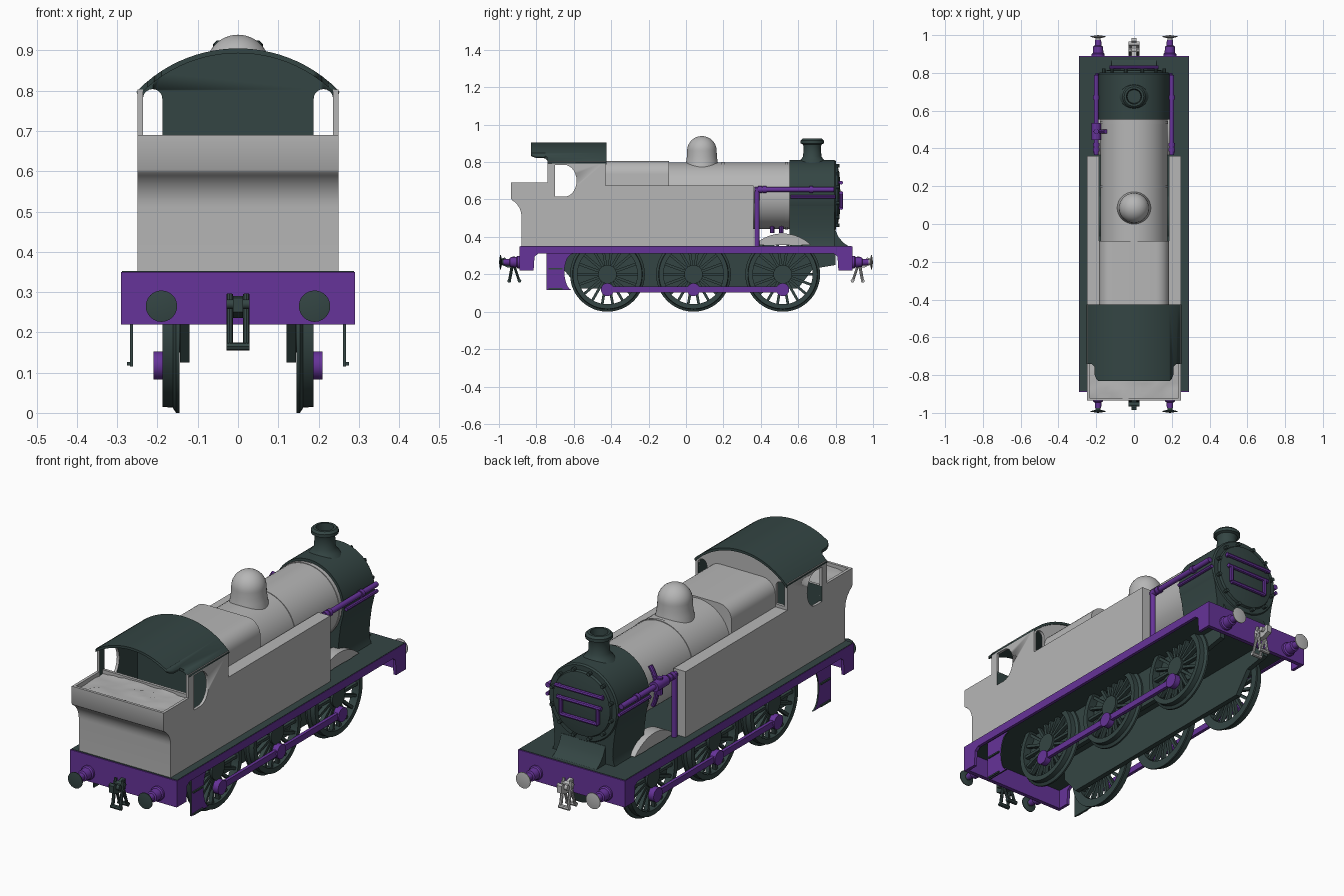
import bpy, bmesh, random
from math import sin, cos, pi, sqrt
from mathutils import Vector, Matrix

random.seed(4)
if "Cube" in bpy.data.objects:
    bpy.data.objects.remove(bpy.data.objects["Cube"])


def material(name, rgb):
    m = bpy.data.materials.new(name)
    m.use_nodes = True
    m.diffuse_color = (*rgb, 1)
    m.node_tree.nodes["Principled BSDF"].inputs["Base Color"].default_value = (*rgb, 1)
    return m


GRAY = material("light gray", (0.47, 0.47, 0.47))
DARK = material("dark slate", (0.034, 0.06, 0.057))
PURPLE = material("purple", (0.133, 0.033, 0.319))


def make(name, bm, mat):
    bmesh.ops.remove_doubles(bm, verts=bm.verts, dist=1e-5)
    bmesh.ops.recalc_face_normals(bm, faces=bm.faces)
    me = bpy.data.meshes.new(name)
    bm.to_mesh(me)
    bm.free()
    me.materials.append(mat)
    me.shade_smooth()
    me.set_sharp_from_angle(angle=0.6)
    ob = bpy.data.objects.new(name, me)
    bpy.context.scene.collection.objects.link(ob)
    return ob


def prism(name, mat, pts, axis, a, b):
    """Extrude a 2D outline along an axis from a to b."""
    place = {"X": lambda p, h: (h, p[0], p[1]),
             "Y": lambda p, h: (p[0], h, p[1]),
             "Z": lambda p, h: (p[0], p[1], h)}[axis]
    bm = bmesh.new()
    lo = [bm.verts.new(place(p, a)) for p in pts]
    hi = [bm.verts.new(place(p, b)) for p in pts]
    bm.faces.new(lo)
    bm.faces.new(hi)
    for i in range(len(pts)):
        j = (i + 1) % len(pts)
        bm.faces.new((lo[i], lo[j], hi[j], hi[i]))
    return make(name, bm, mat)


def box(name, mat, x0, x1, y0, y1, z0, z1):
    return prism(name, mat, [(x0, y0), (x1, y0), (x1, y1), (x0, y1)], "Z", z0, z1)


def lathe(name, mat, profile, loc, direction, n=32, closed=False):
    """Revolve (radius, height) points around a direction."""
    rot = Vector((0, 0, 1)).rotation_difference(Vector(direction)).to_matrix()
    bm = bmesh.new()
    rings = [[bm.verts.new(Vector(loc) + rot @ Vector((r * cos(2 * pi * i / n), r * sin(2 * pi * i / n), h)))
              for i in range(n)] for r, h in profile]
    pairs = list(zip(rings, rings[1:])) + ([(rings[-1], rings[0])] if closed else [])
    for a, b in pairs:
        for i in range(n):
            bm.faces.new((a[i], a[i - 1], b[i - 1], b[i]))
    return make(name, bm, mat)


def rod(name, mat, p, q, r, n=12):
    d = Vector(q) - Vector(p)
    return lathe(name, mat, [(0, 0), (r, 0), (r, d.length), (0, d.length)], p, d, n)


def cut(ob, cutter):
    mod = ob.modifiers.new("cut", "BOOLEAN")
    mod.object = cutter
    mod.solver = "EXACT"
    dg = bpy.context.evaluated_depsgraph_get()
    me = bpy.data.meshes.new_from_object(ob.evaluated_get(dg))
    ob.modifiers.clear()
    ob.data = me
    bpy.data.objects.remove(cutter)


def two_tone(ob, mat, rule):
    ob.data.materials.append(mat)
    for f in ob.data.polygons:
        f.material_index = len(ob.data.materials) - 1 if rule(f) else 0


def arc(cx, cy, r, a0, a1, n, ry=None):
    return [(cx + r * cos(a0 + (a1 - a0) * i / n), cy + (ry or r) * sin(a0 + (a1 - a0) * i / n))
            for i in range(n + 1)]


# Running plate, valances and buffer beams
box("footplate", DARK, -0.288, 0.288, -0.885, 0.885, 0.315, 0.352)
half = [(0, 0.31), (0.79, 0.31), (0.81, 0.295), (0.815, 0.22), (0.89, 0.22), (0.89, 0.35)]
valance = half + [(-y, z) for y, z in reversed(half[1:])]
for s in (1, -1):
    prism("valance", PURPLE, valance, "X", s * 0.275, s * 0.29)
    box("buffer_beam", PURPLE, -0.29, 0.29, s * 0.87, s * 0.89, 0.22, 0.35)

# Buffers and couplings at both ends
for s, mat in ((1, GRAY), (-1, DARK)):
    for x in (0.19, -0.19):
        lathe("buffer_stock", PURPLE, [(0.034, 0), (0.034, 0.01), (0.028, 0.016), (0.026, 0.05), (0.018, 0.054),
                                       (0.016, 0.085), (0, 0.085)], (x, s * 0.89, 0.265), (0, s, 0), 20)
        lathe("buffer_head", mat, [(0, 0.08), (0.012, 0.08), (0.014, 0.094), (0.039, 0.1), (0.039, 0.104), (0, 0.11)],
              (x, s * 0.89, 0.265), (0, s, 0), 24)
    hook = [(0.88, 0.24), (0.95, 0.235), (0.985, 0.25), (0.985, 0.285), (0.97, 0.29), (0.95, 0.27), (0.88, 0.29)]
    prism("coupling_hook", mat, [(s * y, z) for y, z in hook], "X", -0.012, 0.012)
    for y in (0.92, 0.955):
        rod("coupling_pin", mat, (-0.028, s * y, 0.27), (0.028, s * y, 0.27), 0.012)
    for x in (0.021, -0.021):
        rod("coupling_link", mat, (x, s * 0.92, 0.295), (x, s * 0.945, 0.16), 0.008, 8)
        rod("coupling_link", mat, (x, s * 0.92, 0.25), (x, s * 0.89, 0.16), 0.007, 8)
    for y in (0.945, 0.89):
        rod("coupling_bar", mat, (-0.028, s * y, 0.165), (0.028, s * y, 0.165), 0.01, 8)

# Main frames
frame = [(-0.65, 0.33), (-0.65, 0.22), (-0.57, 0.125), (0.6, 0.125), (0.68, 0.23), (0.8, 0.25), (0.8, 0.33)]
for s in (1, -1):
    prism("frame", DARK, frame, "X", s * 0.12, s * 0.144)

# Wheels and coupling rods
WHEELS = (-0.42, 0.04, 0.517)
tyre = [(0.16, 0.148), (0.2, 0.145), (0.2, 0.154), (0.187, 0.162), (0.185, 0.187), (0.16, 0.187)]
for y in WHEELS:
    for s in (1, -1):
        lathe("tyre", DARK, tyre, (0, y, 0.2), (s, 0, 0), 48, True)
        rod("hub", DARK, (s * 0.14, y, 0.2), (s * 0.187, y, 0.2), 0.05, 24)
        bm = bmesh.new()
        for k in range(18):
            turn = Matrix.Translation((s * 0.167, y, 0.2)) @ Matrix.Rotation(2 * pi * (k + 0.5) / 18, 4, "X")
            bmesh.ops.create_cube(bm, size=1, matrix=turn @ Matrix.Translation((0, 0, 0.105))
                                  @ Matrix.Diagonal((0.02, 0.014, 0.13, 1)))
        make("spokes", bm, DARK)
        rod("crank_pin", PURPLE, (s * 0.18, y, 0.118), (s * 0.21, y, 0.118), 0.035, 16)
for s in (1, -1):
    box("coupling_rod", PURPLE, s * 0.188, s * 0.204, WHEELS[0], WHEELS[-1], 0.104, 0.134)

# Cab steps: painted outer face, dark edges and backs
step = [(-0.745, 0.32), (-0.745, 0.115)] + arc(-0.605, 0.212, 0.045, 1.5 * pi, 0.5 * pi, 12, 0.097) + [(-0.6, 0.32)]
for s in (1, -1):
    plate = prism("step_plate", DARK, step, "X", s * 0.261, s * 0.268)
    two_tone(plate, PURPLE, lambda f: f.normal.x * s > 0.5)
    for z in (0.118, 0.226):
        box("step_tread", DARK, s * 0.262, s * 0.275, -0.735, -0.66, z, z + 0.008)

# Side tanks and front splashers
for s in (1, -1):
    box("side_tank", GRAY, s * 0.185, s * 0.25, -0.44, 0.36, 0.352, 0.675)
    prism("splasher", GRAY, arc(0.517, 0.2, 0.218, 0.8, pi - 0.8, 16), "X", s * 0.13, s * 0.19)

# Bunker with its coal load
flare = arc(-0.98, 0.51, 0.1, 0, 1.05, 8, 0.1)
bunker_side = [(-0.70, 0.352), (-0.88, 0.352)] + flare + [(-0.935, 0.604), (-0.935, 0.69), (-0.70, 0.69)]
bunker = prism("bunker", GRAY, bunker_side, "X", -0.25, 0.25)
cut(bunker, box("bunker_cutter", GRAY, -0.236, 0.236, -0.922, -0.714, 0.64, 0.8))
two_tone(bunker, DARK, lambda f: f.normal.y > 0.5 and f.center.y > -0.71)
bm = bmesh.new()
bmesh.ops.create_grid(bm, x_segments=16, y_segments=8, size=1,
                      matrix=Matrix.Translation((0, -0.818, 0.668)) @ Matrix.Diagonal((0.236, 0.104, 1, 1)))
for v in bm.verts:
    v.co.z += random.uniform(-0.004, 0.004) + 0.012 * (1 - (v.co.x / 0.236) ** 2)
make("coal", bm, GRAY)

# Cab sides with rounded doorway, dark inside
door = [(-0.70, 0.785), (-0.70, 0.615)] + arc(-0.65, 0.70, 0.065, -pi / 2, pi / 2, 14, 0.085)
for s in (1, -1):
    side = box("cab_side", GRAY, s * 0.236, s * 0.25, -0.74, -0.43, 0.352, 0.803)
    cut(side, prism("door_cutter", GRAY, door, "X", s * 0.2, s * 0.3))
    two_tone(side, DARK, lambda f: f.normal.x * s < -0.5)
box("cab_floor", DARK, -0.236, 0.236, -0.70, -0.44, 0.352, 0.36)

# Cab front, dark on the inside, with arched windows
ROOF = [(x, 0.555 + sqrt(0.35 ** 2 - x * x)) for x in [0.252 * (i / 12 - 1) for i in range(25)]]
front = prism("cab_front", GRAY, [(x * 0.99, z - 0.006) for x, z in ROOF] + [(0.25, 0.352), (-0.25, 0.352)],
              "Y", -0.445, -0.43)
for s in (1, -1):
    window = [(s * 0.188, 0.69), (s * 0.236, 0.69)] + [(s * x, z) for x, z in arc(0.212, 0.78, 0.024, 0, pi, 10)]
    cut(front, prism("window_cutter", GRAY, window, "Y", -0.5, -0.4))
two_tone(front, DARK, lambda f: f.normal.y < -0.5)

# Cab roof with cut-back rear corners
roof = prism("cab_roof", DARK, ROOF + [(x * 0.985, z - 0.012) for x, z in reversed(ROOF)], "Y", -0.83, -0.425)
for s in (1, -1):
    corner = [(0.3, -0.74), (0.225, -0.74), (0.21, -0.755), (0.208, -0.80), (0.2, -0.82), (0.18, -0.84), (0.3, -0.84)]
    cut(roof, prism("roof_cutter", DARK, [(s * x, y) for x, y in corner], "Z", 0.7, 1))

# Square-shouldered firebox and round boiler
shell = arc(0.115, 0.735, 0.07, 0, pi / 2, 8)
shell += [(-x, z) for x, z in reversed(shell)] + [(-0.185, 0.46), (0.185, 0.46)]
prism("firebox", GRAY, shell, "Y", -0.435, -0.09)
lathe("boiler", GRAY, [(0, 0), (0.178, 0), (0.178, 0.7), (0, 0.7)], (0, -0.14, 0.62), (0, 1, 0), 64)
for y in (0.19, 0.53):
    lathe("boiler_band", GRAY, [(0.17, 0), (0.181, 0), (0.181, 0.015), (0.17, 0.015)], (0, y, 0.62), (0, 1, 0), 64)

# Smokebox, saddle and door
lathe("smokebox", DARK, [(0, 0), (0.189, 0), (0.189, 0.24), (0.183, 0.248), (0, 0.248)], (0, 0.553, 0.622), (0, 1, 0), 64)
lathe("smokebox_door", DARK, [(0.16, 0), (0.155, 0.012), (0.1, 0.022), (0, 0.026)], (0, 0.8, 0.622), (0, 1, 0), 48)
flank = [(0.186, 0.59), (0.172, 0.53), (0.162, 0.46), (0.158, 0.4), (0.162, 0.37), (0.17, 0.35)]
prism("saddle", DARK, flank + [(-x, z) for x, z in reversed(flank)], "Y", 0.553, 0.795)
prism("saddle_apron", DARK, [(0.78, 0.35), (0.87, 0.35), (0.84, 0.37), (0.815, 0.4), (0.797, 0.44), (0.78, 0.44)],
      "X", -0.12, 0.12)
for k in range(12):
    a = 2 * pi * (k + 0.5) / 12
    rod("door_bolt", DARK, (0.165 * cos(a), 0.795, 0.622 + 0.165 * sin(a)),
        (0.165 * cos(a), 0.822, 0.622 + 0.165 * sin(a)), 0.009, 8)

# Door rails
for z, w in ((0.69, 0.13), (0.635, 0.12), (0.555, 0.1)):
    rod("door_rail", PURPLE, (-w, 0.83, z), (w, 0.83, z), 0.01, 8)
    for s in (1, -1):
        rod("door_rail_post", PURPLE, (s * w * 0.9, 0.79, z), (s * w * 0.9, 0.83, z), 0.008, 8)
for x in (-0.1, 0.1):
    rod("door_strap", PURPLE, (x, 0.83, 0.555), (x, 0.83, 0.635), 0.01, 8)

# Chimney and dome
lathe("chimney", DARK, [(0.085, 0.785), (0.062, 0.812), (0.049, 0.83), (0.046, 0.88), (0.05, 0.895), (0.062, 0.9),
                        (0.062, 0.915), (0.052, 0.925), (0.04, 0.925), (0.036, 0.86), (0, 0.86)], (0, 0.675, 0), (0, 0, 1))
lathe("dome", GRAY, [(0.09, 0.77), (0.084, 0.805), (0.08, 0.83)]
      + arc(0, 0.86, 0.079, 0, pi / 2, 12), (0, 0.085, 0), (0, 0, 1), 40)

# Side pipes, handrails and valve
for s in (1, -1):
    rod("side_pipe", PURPLE, (s * 0.2, 0.365, 0.653), (s * 0.2, 0.79, 0.653), 0.013)
    rod("tank_pipe", PURPLE, (s * 0.203, 0.38, 0.35), (s * 0.203, 0.38, 0.66), 0.013)
    rod("smokebox_handrail", PURPLE, (s * 0.196, 0.56, 0.615), (s * 0.196, 0.8, 0.615), 0.009, 8)
    for y in (0.385, 0.41, 0.66):
        rod("pipe_joint", PURPLE, (s * 0.2, y, 0.653), (s * 0.2, y + 0.02, 0.653), 0.018)
    for y in (0.46, 0.51):
        rod("drain_valve", PURPLE, (s * 0.06, y, 0.42), (s * 0.06, y, 0.47), 0.012, 8)
rod("valve_body", PURPLE, (-0.2, 0.445, 0.653), (-0.2, 0.535, 0.653), 0.025, 16)
rod("valve_spindle", PURPLE, (-0.2, 0.49, 0.6), (-0.2, 0.49, 0.685), 0.014, 8)
bend = arc(0, 0.62, 0.184, 0.8 * pi, 1.15 * pi, 8)
for (x0, z0), (x1, z1) in zip(bend, bend[1:]):
    rod("valve_pipe", PURPLE, (x0, 0.49, z0), (x1, 0.49, z1), 0.012, 10)
